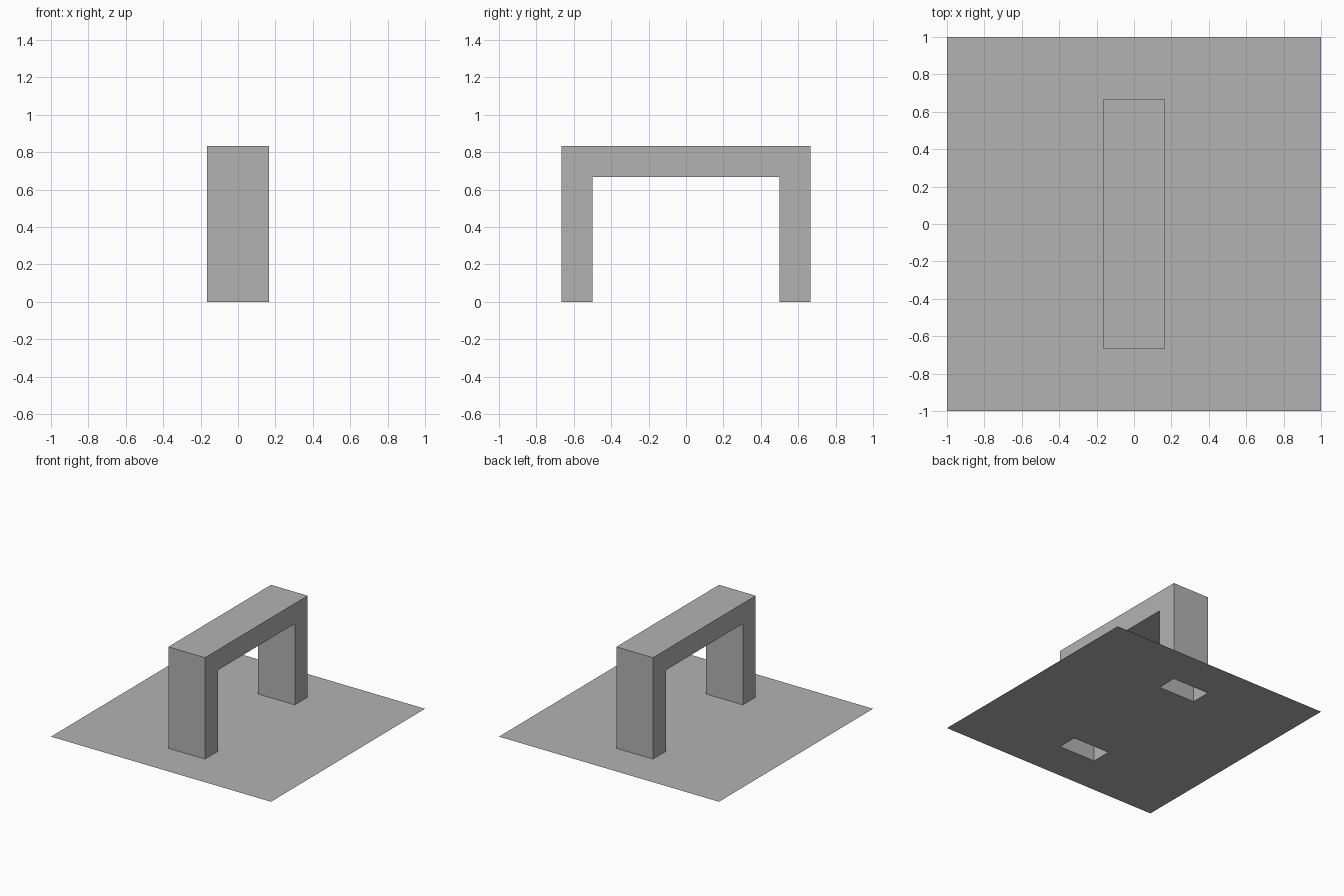
import bpy
import bmesh

cube = bpy.data.objects.get("Cube")
if cube:
    bpy.data.objects.remove(cube, do_unlink=True)

U = 1 / 6  # module: half width and thickness of the arch

grey = bpy.data.materials.new("plain grey")
grey.use_nodes = True
colour = (0.45, 0.45, 0.45, 1)
grey.diffuse_color = colour
grey.node_tree.nodes["Principled BSDF"].inputs["Base Color"].default_value = colour


def finish(bm, name):
    mesh = bpy.data.meshes.new(name)
    bm.to_mesh(mesh)
    bm.free()
    mesh.materials.append(grey)
    obj = bpy.data.objects.new(name, mesh)
    bpy.context.collection.objects.link(obj)


# Thin ground sheet, open where the two hollow legs stand
bm = bmesh.new()
xs = [-1, -U, U, 1]
ys = [-1, -4 * U, -3 * U, 3 * U, 4 * U, 1]
rows = [[bm.verts.new((x, y, 0)) for x in xs] for y in ys]
for j in range(len(ys) - 1):
    for i in range(len(xs) - 1):
        if i == 1 and j in (1, 3):
            continue
        bm.faces.new((rows[j][i], rows[j][i + 1], rows[j + 1][i + 1], rows[j + 1][i]))
finish(bm, "ground_sheet")

# Hollow square arch, open under the legs
bm = bmesh.new()
outer = [(-4, 0), (-4, 5), (4, 5), (4, 0)]
inner = [(-3, 0), (-3, 4), (3, 4), (3, 0)]


def side(points, x):
    return [bm.verts.new((x, y * U, z * U)) for y, z in points]


right_outer, left_outer = side(outer, -U), side(outer, U)
right_inner, left_inner = side(inner, -U), side(inner, U)
for k in range(3):
    for a, b in ((right_outer, left_outer), (left_inner, right_inner),
                 (right_inner, right_outer), (left_outer, left_inner)):
        bm.faces.new((a[k], b[k], b[k + 1], a[k + 1]))
bmesh.ops.recalc_face_normals(bm, faces=bm.faces)
finish(bm, "arch")
